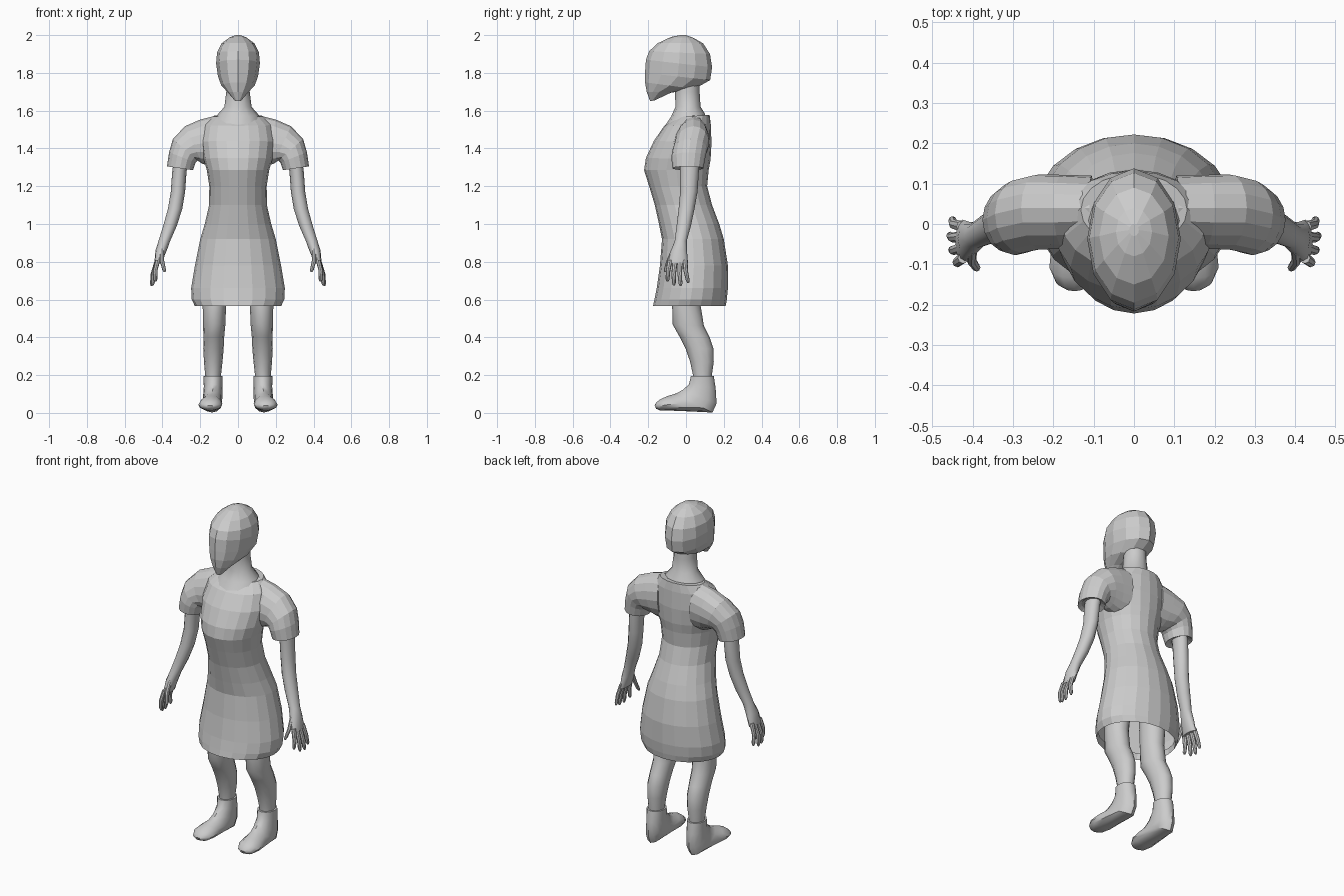
import bpy, bmesh
from math import sin, cos, pi, radians
from mathutils import Vector

X, Y = Vector((1, 0, 0)), Vector((0, 1, 0))


def loft(name, rings, axis, n=12, caps=(True, True), mirror=False, smooth=False):
    """Skin rings given as (point, opposite point, half width along axis)."""
    bm = bmesh.new()
    loops = []
    for p, q, w in rings:
        p, q = Vector(p), Vector(q)
        c, u = (p + q) / 2, (p - q) / 2
        loops.append([bm.verts.new(c + u * cos(2 * pi * i / n) + axis * w * sin(2 * pi * i / n))
                      for i in range(n)])
    for a, b in zip(loops, loops[1:]):
        for i in range(n):
            j = (i + 1) % n
            bm.faces.new((a[i], a[j], b[j], b[i]))
    if caps[0]:
        bm.faces.new(loops[0][::-1])
    if caps[1]:
        bm.faces.new(loops[-1])
    bmesh.ops.recalc_face_normals(bm, faces=bm.faces)
    me = bpy.data.meshes.new(name)
    bm.to_mesh(me)
    bm.free()
    ob = bpy.data.objects.new(name, me)
    bpy.context.collection.objects.link(ob)
    if smooth:
        bpy.ops.object.select_all(action='DESELECT')
        ob.select_set(True)
        bpy.context.view_layer.objects.active = ob
        bpy.ops.object.shade_smooth_by_angle(angle=radians(40))
    if mirror:
        m = ob.modifiers.new("mirror", 'MIRROR')
        m.use_mirror_merge = False
    return ob


def fb(yf, zf, yb, zb, w, x=0):
    """Ring from a front point and a back point."""
    return ((x, yf, zf), (x, yb, zb), w)


def level(x, y, z, rx, ry):
    """Horizontal ring round a centre."""
    return ((x + rx, y, z), (x - rx, y, z), ry)


# Head, pointed at the chin
loft("head", [
    fb(-.19, 1.65, -.165, 1.655, .016), fb(-.208, 1.70, -.08, 1.695, .055),
    fb(-.217, 1.75, .045, 1.715, .088), fb(-.217, 1.80, .128, 1.762, .106),
    fb(-.212, 1.87, .138, 1.83, .116), fb(-.195, 1.915, .127, 1.90, .111),
    fb(-.15, 1.957, .09, 1.957, .086), fb(-.08, 1.99, .04, 1.985, .045),
    fb(-.03, 2.0, 0, 2.0, .012)], X, 12)

# Neck flaring into the upper chest
loft("neck", [
    fb(-.125, 1.50, .11, 1.55, .13), fb(-.078, 1.57, .10, 1.585, .11),
    fb(-.056, 1.62, .077, 1.62, .072), fb(-.058, 1.70, .072, 1.70, .062),
    fb(-.06, 1.76, .07, 1.76, .062)], X, 12, smooth=True)

# Dress: skirt, waist, bust and yoke, open at the hem
loft("dress", [
    fb(-.16, .60, .20, .60, .225), fb(-.175, .565, .21, .565, .228),
    fb(-.167, .60, .216, .60, .245), fb(-.155, .66, .222, .66, .248),
    fb(-.138, .78, .222, .78, .228), fb(-.127, .92, .20, .92, .20),
    fb(-.143, 1.0, .176, 1.0, .176), fb(-.165, 1.1, .138, 1.1, .153),
    fb(-.195, 1.2, .112, 1.2, .152), fb(-.222, 1.285, .12, 1.285, .165),
    fb(-.212, 1.35, .13, 1.34, .182), fb(-.17, 1.44, .135, 1.43, .195),
    fb(-.115, 1.52, .131, 1.53, .18), fb(-.055, 1.565, .125, 1.578, .132)],
    X, 20, caps=(False, True))

# Puffed short sleeves, outer point then underarm point
loft("sleeve", [
    ((.11, .04, 1.575), (.10, .03, 1.30), .085), ((.20, .04, 1.553), (.15, .02, 1.305), .092),
    ((.28, .04, 1.518), (.19, .02, 1.32), .093), ((.345, .025, 1.45), (.213, .015, 1.335), .092),
    ((.365, .015, 1.38), (.225, .01, 1.325), .09), ((.376, .01, 1.305), (.238, .01, 1.285), .082),
    ((.355, .01, 1.315), (.262, .01, 1.30), .06)], Y, 16, mirror=True)

# Arms down to the palms
loft("arm", [
    level(.29, .02, 1.40, .042, .055), level(.31, .018, 1.28, .038, .05),
    level(.318, .015, 1.17, .038, .046), level(.333, .003, 1.08, .038, .042),
    level(.36, -.012, .99, .036, .038), level(.39, -.028, .91, .031, .032),
    level(.407, -.037, .86, .03, .042), level(.425, -.043, .79, .018, .054)],
    Y, 12, mirror=True, smooth=True)

# Fingers and thumb: base, tip
fingers = [((.424, -.084, .81), (.437, -.098, .695)), ((.427, -.058, .80), (.452, -.064, .675)),
           ((.428, -.031, .80), (.457, -.028, .672)), ((.427, -.006, .81), (.451, .012, .688)),
           ((.402, -.062, .87), (.388, -.112, .745))]
for k, (a, b) in enumerate(fingers):
    a, b = Vector(a), Vector(b)
    mid = (a + b) / 2 + Vector((.008, -.004, 0))
    loft("thumb" if k == 4 else "finger", [
        level(*a, .013, .014), level(*mid, .012, .012),
        level(*b.lerp(mid, .2), .010, .010), level(*b, .005, .005)],
        Y, 8, mirror=True, smooth=True)

# Legs, bent back at the knee
loft("leg", [
    fb(-.07, .75, .09, .75, .07, .12), fb(-.073, .57, .077, .57, .062, .125),
    fb(-.072, .47, .095, .46, .059, .126), fb(-.035, .405, .125, .40, .055, .128),
    fb(-.002, .34, .145, .34, .054, .13), fb(.022, .27, .147, .27, .049, .131),
    fb(.037, .2, .137, .2, .042, .132), fb(.04, .14, .135, .14, .04, .132)],
    X, 12, mirror=True, smooth=True)

# Shoes, rings turning from the ankle cuff to the toe
loft("shoe", [
    fb(.026, .195, .147, .195, .051, .132), fb(.015, .15, .157, .13, .049, .132),
    fb(-.02, .12, .162, .05, .051, .134), fb(-.055, .102, .14, .002, .053, .137),
    fb(-.095, .09, .02, .008, .06, .143), fb(-.135, .073, -.08, .012, .063, .147),
    fb(-.158, .055, -.135, .012, .045, .148), fb(-.166, .04, -.158, .022, .02, .148)],
    X, 12, mirror=True, smooth=True)
